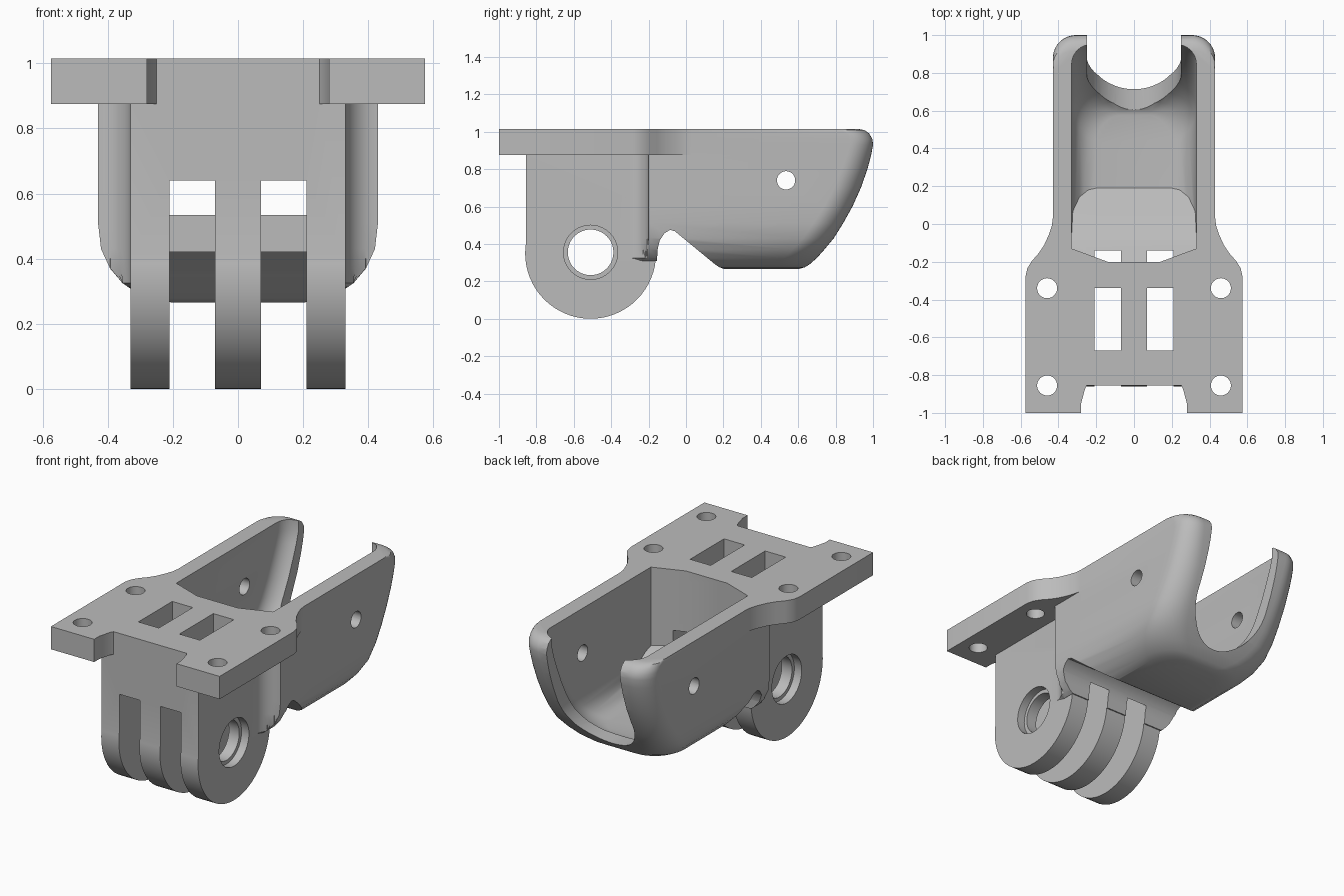
import bpy, bmesh
from math import sin, cos, pi, sqrt

cube = bpy.data.objects.get("Cube")
if cube:
    bpy.data.objects.remove(cube, do_unlink=True)

TOP = 1.015


def arc(cx, cy, r, a0, a1, n=10):
    return [(cx + r * cos(a0 + (a1 - a0) * i / n), cy + r * sin(a0 + (a1 - a0) * i / n))
            for i in range(n + 1)]


def circle(cx, cy, r, n=40):
    return arc(cx, cy, r, 0, 2 * pi, n)[:-1]


def both_sides(half):
    """Close a right-hand outline by mirroring it in x."""
    return half + [(-x, y) for x, y in reversed(half)]


def loft(name, rings):
    """Solid through rings of equal point count."""
    bm = bmesh.new()
    loops = [[bm.verts.new(p) for p in ring] for ring in rings]
    n = len(loops[0])
    for a, b in zip(loops, loops[1:]):
        for i in range(n):
            j = (i + 1) % n
            bm.faces.new((a[i], a[j], b[j], b[i]))
    bm.faces.new(loops[0][::-1])
    bm.faces.new(loops[-1])
    if len(rings) > 2:
        bmesh.ops.triangulate(bm, faces=[f for f in bm.faces if len(f.verts) == 4])
    bmesh.ops.recalc_face_normals(bm, faces=bm.faces[:])
    me = bpy.data.meshes.new(name)
    bm.to_mesh(me)
    bm.free()
    ob = bpy.data.objects.new(name, me)
    bpy.context.scene.collection.objects.link(ob)
    return ob


def prism(name, pts, axis, lo, hi):
    """Extrude a 2D outline along one axis."""
    place = {"x": lambda p, t: (t, p[0], p[1]),
             "y": lambda p, t: (p[0], t, p[1]),
             "z": lambda p, t: (p[0], p[1], t)}[axis]
    return loft(name, [[place(p, t) for p in pts] for t in (lo, hi)])


def box(name, x0, x1, y0, y1, z0, z1):
    return prism(name, [(x0, y0), (x1, y0), (x1, y1), (x0, y1)], "z", z0, z1)


def combine(ob, other, op):
    mod = ob.modifiers.new("join", "BOOLEAN")
    mod.operation, mod.solver, mod.object = op, "EXACT", other
    dg = bpy.context.evaluated_depsgraph_get()
    me = bpy.data.meshes.new_from_object(ob.evaluated_get(dg))
    ob.modifiers.clear()
    ob.data = me
    bpy.data.objects.remove(other, do_unlink=True)


def shell(name, half, radius, back, front, r_low, r_high):
    """Boat-like solid: rounded bottom, curved back, rounded back corners."""
    floor = back[0][1]
    rings = []
    for y, z in back:
        d = max(0, radius - (z - floor))
        w = half - radius + sqrt(radius ** 2 - d ** 2)
        r = r_low + (r_high - r_low) * min(1, (z - floor) / 0.7)
        side = [(min(px, w), py) for px, py in front] + arc(w - r, y - r, r, 0, pi / 2)
        rings.append([(px, py, z) for px, py in both_sides(side)])
    return loft(name, rings)


# Mounting plate with flared sides and a front notch
plate = prism("mount_bracket", both_sides([
    (0.25, -0.855), (0.26, -0.875), (0.28, -0.95), (0.28, -1), (0.575, -1),
    (0.575, -0.28), (0.565, -0.235), (0.54, -0.195), (0.505, -0.155),
    (0.475, -0.11), (0.45, -0.055), (0.435, -0.01), (0.43, 0.03)]), "z", 0.875, TOP)

# Hinge block: upright body with a round bottom
knuckle = box("hinge_block", -0.33, 0.33, -0.855, -0.2, 0.35, 0.95)
combine(knuckle, prism("hinge_round", circle(-0.51, 0.35, 0.35, 64), "x", -0.33, 0.33), "UNION")

# Cradle body
outer_back = [(0.6, 0.265), (0.635, 0.275), (0.66, 0.29), (0.7, 0.325), (0.74, 0.37),
              (0.79, 0.43), (0.84, 0.51), (0.89, 0.6), (0.935, 0.7), (0.97, 0.8),
              (0.99, 0.875), (1, 0.93), (0.997, 0.96), (0.98, 0.99), (0.955, 1.008), (0.92, TOP)]
fillet = arc(0.43, -0.3, 0.1, pi, pi / 2, 8)
cradle = shell("cradle", 0.43, 0.23, outer_back, [(0.32, -0.31)] + fillet, 0.18, 0.12)
under = [(-0.4, 1.2), (-0.4, 0.31), (-0.155, 0.31), (-0.152, 0.37), (-0.14, 0.42),
         (-0.115, 0.457), (-0.085, 0.475), (-0.06, 0.468), (0.15, 0.295), (0.175, 0.277),
         (0.205, 0.265), (0.3, 0.2), (1.2, 0.2), (1.2, 1.2)]
combine(cradle, prism("cradle_under", under, "x", -0.6, 0.6), "INTERSECT")

# Hollow of the cradle, with a ramp at its front end
inner_back = [(0.58, 0.33), (0.6, 0.337), (0.64, 0.365), (0.69, 0.42), (0.75, 0.5),
              (0.81, 0.6), (0.86, 0.7), (0.9, 0.8), (0.93, 0.88), (0.95, 0.95), (0.95, 1.2)]
hollow = shell("hollow", 0.33, 0.13, inner_back, [(0.14, -0.2), (0.33, -0.13)], 0.15, 0.1)
ramp = [(-0.4, 1.4), (-0.4, 0.56), (-0.22, 0.56), (-0.08, 0.515), (0.03, 0.448),
        (0.19, 0.33), (0.3, 0.2), (1.2, 0.2), (1.2, 1.4)]
combine(hollow, prism("ramp", ramp, "x", -0.6, 0.6), "INTERSECT")

bracket = plate
combine(bracket, knuckle, "UNION")
combine(bracket, cradle, "UNION")
combine(bracket, hollow, "DIFFERENCE")

# Round-bottomed opening at the back
opening = [(0.25, 1.3)] + arc(0, 0.59, 0.25, 0, -pi, 32) + [(-0.25, 1.3)]
combine(bracket, prism("back_opening", opening, "y", 0.5, 1.3), "DIFFERENCE")

# Slots, windows, screw holes and hinge recesses, one set per side
for s in (-1, 1):
    a, b = sorted((s * 0.07, s * 0.21))
    combine(bracket, box("slot", a, b, -1.2, -0.14, -0.2, 0.64), "DIFFERENCE")
    combine(bracket, box("window", a, b, -0.67, -0.34, 0.5, 1.2), "DIFFERENCE")
    for y in (-0.34, -0.855):
        combine(bracket, prism("screw_hole", circle(s * 0.46, y, 0.053, 32), "z", 0.8, 1.2),
                "DIFFERENCE")
    lo, hi = sorted((s * 0.28, s * 0.5))
    combine(bracket, prism("hinge_recess", circle(-0.51, 0.355, 0.145), "x", lo, hi), "DIFFERENCE")

# Through holes across the hinge and the cradle walls
combine(bracket, prism("hinge_hole", circle(-0.51, 0.355, 0.122), "x", -0.7, 0.7), "DIFFERENCE")
combine(bracket, prism("wall_hole", circle(0.535, 0.74, 0.049, 32), "x", -0.7, 0.7), "DIFFERENCE")

# Plain grey finish
grey = bpy.data.materials.new("plain grey")
grey.use_nodes = True
colour = (0.5, 0.5, 0.5, 1)
grey.diffuse_color = colour
grey.node_tree.nodes["Principled BSDF"].inputs["Base Color"].default_value = colour
bracket.data.materials.clear()
bracket.data.materials.append(grey)
for f in bracket.data.polygons:
    f.material_index = 0

bpy.ops.object.select_all(action="DESELECT")
bpy.context.view_layer.objects.active = bracket
bracket.select_set(True)
bpy.ops.object.shade_smooth_by_angle(angle=0.52)
